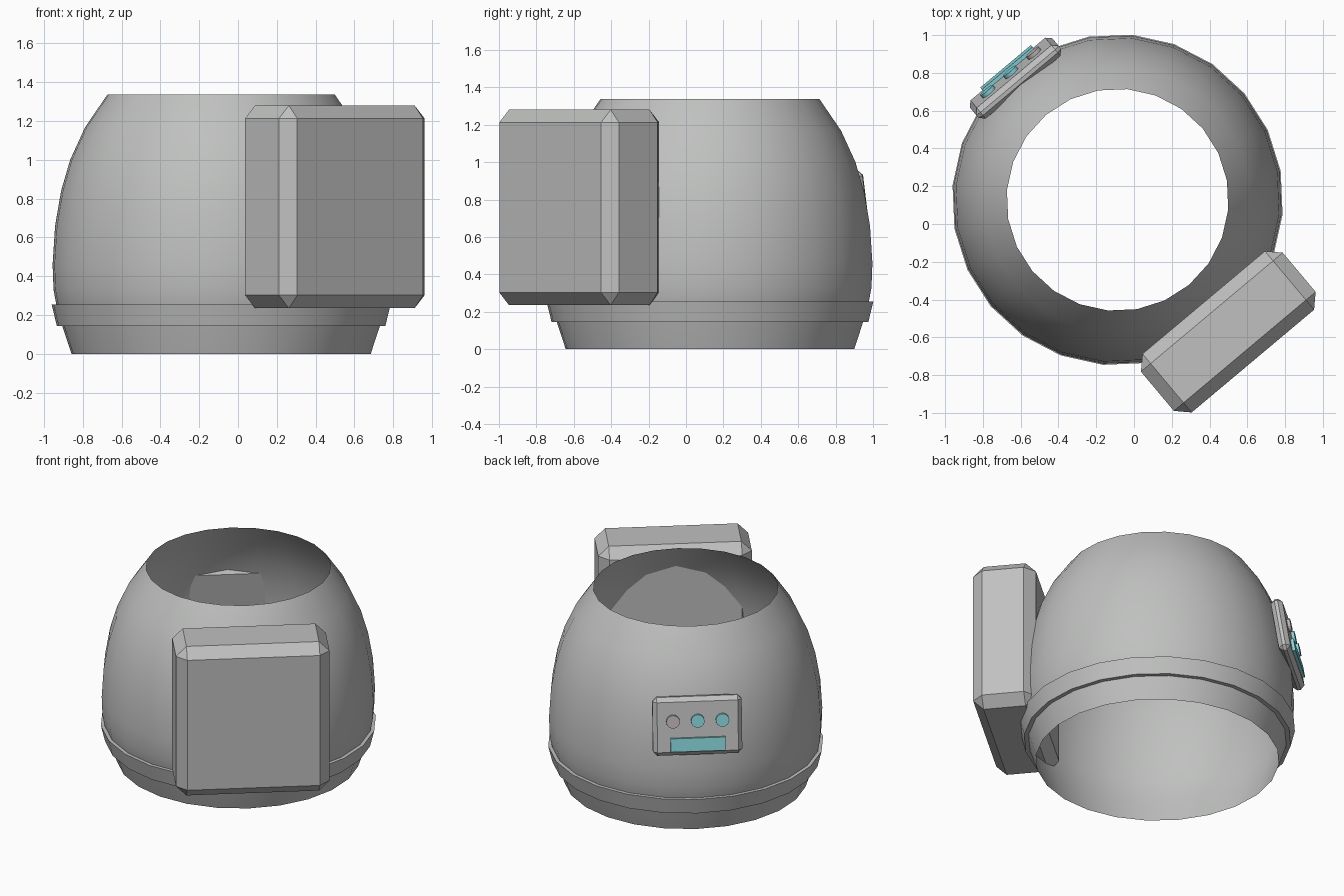
import bpy, bmesh, math
from mathutils import Matrix, Vector

if "Cube" in bpy.data.objects:
    bpy.data.objects.remove(bpy.data.objects["Cube"])

SIDES = 24
# Everything is placed in a frame turned about the vertical axis of the shell:
# local -y points to the backpack, local +y to the control panel.
FRAME = Matrix.Translation((-0.087, 0.128, 0)) @ Matrix.Rotation(math.radians(40), 4, "Z")


def material(name, color):
    mat = bpy.data.materials.new(name)
    mat.use_nodes = True
    mat.diffuse_color = (*color, 1)
    bsdf = next(n for n in mat.node_tree.nodes if n.type == "BSDF_PRINCIPLED")
    bsdf.inputs["Base Color"].default_value = (*color, 1)
    return mat


GREY = material("suit grey", (0.52, 0.53, 0.52))
TEAL = material("light teal", (0.25, 0.66, 0.71))
ROSE = material("rose grey", (0.52, 0.47, 0.48))


def finish(name, bm, mat, matrix, smooth=False):
    mesh = bpy.data.meshes.new(name)
    bm.to_mesh(mesh)
    bm.free()
    mesh.materials.append(mat)
    obj = bpy.data.objects.new(name, mesh)
    bpy.context.collection.objects.link(obj)
    obj.matrix_world = matrix
    if smooth:
        bpy.ops.object.select_all(action="DESELECT")
        obj.select_set(True)
        bpy.context.view_layer.objects.active = obj
        bpy.ops.object.shade_smooth_by_angle(angle=math.radians(30))
    return obj


def lathe(name, profile, mat):
    """Turn a bottom-to-top list of (radius, height) into an open shell."""
    bm = bmesh.new()
    rings = []
    for r, z in profile:
        angles = [math.tau * i / SIDES for i in range(SIDES)]
        rings.append([bm.verts.new((r * math.cos(a), r * math.sin(a), z)) for a in angles])
    for low, high in zip(rings, rings[1:]):
        for i in range(SIDES):
            j = (i + 1) % SIDES
            bm.faces.new((low[i], low[j], high[j], high[i]))
    return finish(name, bm, mat, FRAME, smooth=True)


def box(name, size, center, mat, matrix, bevel=0):
    bm = bmesh.new()
    bmesh.ops.create_cube(bm, size=1)
    bmesh.ops.scale(bm, vec=size, verts=bm.verts)
    bmesh.ops.translate(bm, vec=center, verts=bm.verts)
    if bevel:
        bmesh.ops.bevel(bm, geom=bm.edges[:], offset=bevel, segments=1,
                        profile=0.5, affect="EDGES")
    return finish(name, bm, mat, matrix)


def button(name, x, z, mat, matrix):
    bm = bmesh.new()
    bmesh.ops.create_cone(bm, cap_ends=True, segments=16, radius1=0.043,
                          radius2=0.043, depth=0.04)
    bmesh.ops.rotate(bm, cent=(0, 0, 0), verts=bm.verts,
                     matrix=Matrix.Rotation(math.pi / 2, 3, "X"))
    bmesh.ops.translate(bm, vec=(x, 0, z), verts=bm.verts)
    return finish(name, bm, mat, matrix, smooth=True)


# Open torso shell and the raised band around its waist
lathe("torso_shell", [(0.774, 0), (0.822, 0.145), (0.853, 0.255), (0.867, 0.33),
                      (0.872, 0.46), (0.859, 0.66), (0.828, 0.84), (0.781, 1.0),
                      (0.704, 1.168), (0.588, 1.337)], GREY)
lathe("waist_band", [(0.822, 0.145), (0.85, 0.145), (0.877, 0.255), (0.853, 0.255)], GREY)

# Chamfered backpack sunk into the shell
box("backpack", (0.98, 0.405, 1.045), (0, -0.912, 0.758), GREY, FRAME, bevel=0.067)

# Control panel leaning with the shell; its front face is local y = 0
PANEL = (FRAME @ Matrix.Translation((0, 0.878, 0.768))
         @ Matrix.Rotation(math.radians(9), 4, "X"))
box("control_panel", (0.57, 0.075, 0.385), (0, -0.0375, 0), GREY, PANEL, bevel=0.027)
for name, x, mat in (("button_rose", 0.158, ROSE), ("button_middle", 0, TEAL),
                     ("button_end", -0.158, TEAL)):
    button(name, x, 0.04, mat, PANEL)
box("display_bar", (0.35, 0.04, 0.088), (0, 0, -0.115), TEAL, PANEL)
